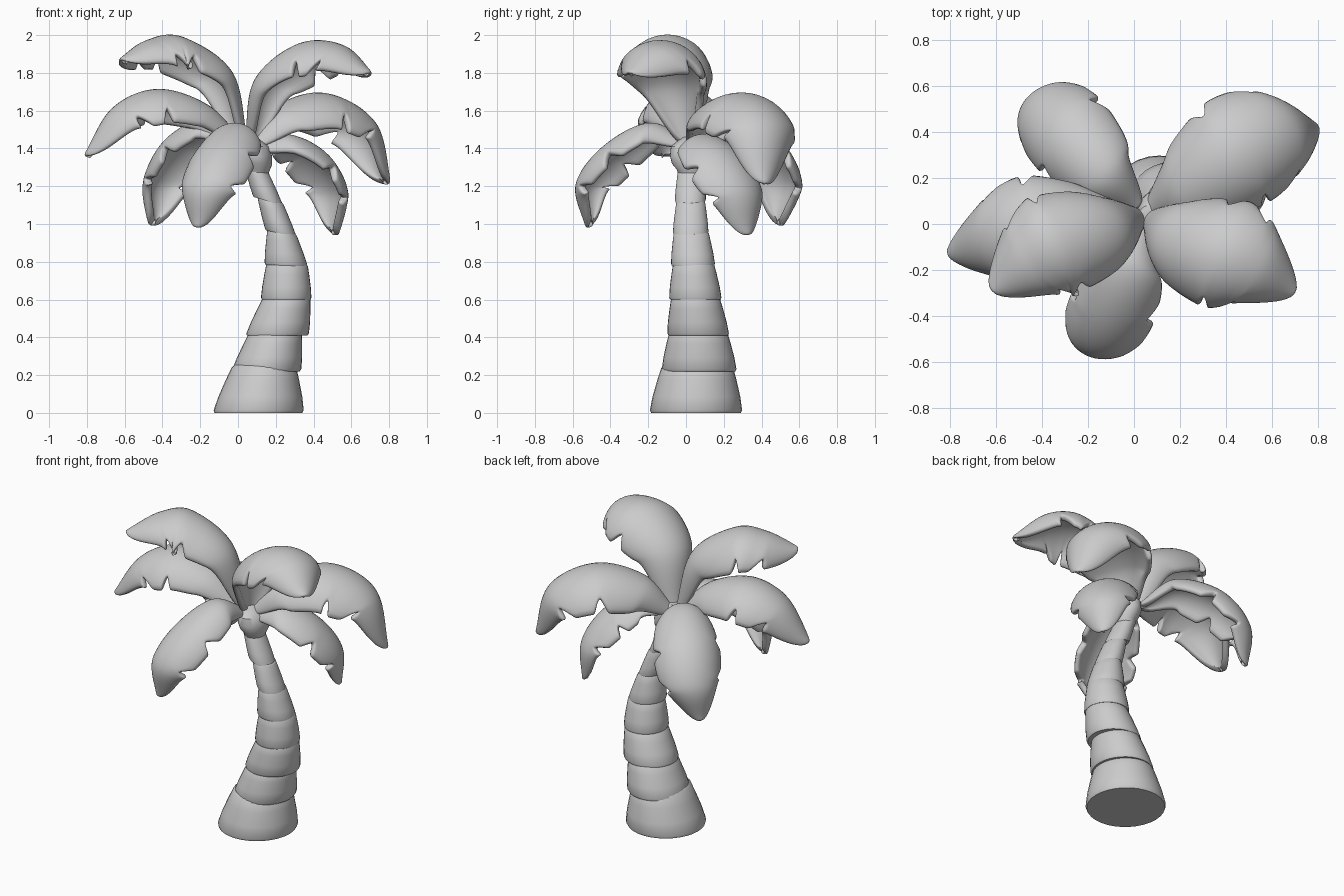
import bpy, bmesh, math
from mathutils import Vector

if "Cube" in bpy.data.objects:
    bpy.data.objects.remove(bpy.data.objects["Cube"])

grey = bpy.data.materials.new("plain grey")
grey.diffuse_color = (0.6, 0.6, 0.6, 1)
grey.use_nodes = True
grey.node_tree.nodes["Principled BSDF"].inputs["Base Color"].default_value = grey.diffuse_color


def finish(name, bm, angle=40):
    bmesh.ops.recalc_face_normals(bm, faces=bm.faces)
    me = bpy.data.meshes.new(name)
    bm.to_mesh(me)
    bm.free()
    me.materials.append(grey)
    ob = bpy.data.objects.new(name, me)
    bpy.context.collection.objects.link(ob)
    bpy.ops.object.select_all(action='DESELECT')
    ob.select_set(True)
    bpy.context.view_layer.objects.active = ob
    bpy.ops.object.shade_smooth_by_angle(angle=math.radians(angle))
    return ob


def lofted(name, rings, sides=32):
    """Closed tube through rings (x, y, z, radius x, radius y, slope along x)."""
    bm = bmesh.new()
    loops = []
    for x, y, z, rx, ry, slope in rings:
        loop = []
        for i in range(sides):
            a = 2 * math.pi * i / sides
            loop.append(bm.verts.new((x + rx * math.cos(a), y + ry * math.sin(a),
                                      z + slope * rx * math.cos(a))))
        loops.append(loop)
    for a, b in zip(loops, loops[1:]):
        for i in range(sides):
            j = (i + 1) % sides
            bm.faces.new((a[i], a[j], b[j], b[i]))
    bm.faces.new(loops[0][::-1])
    bm.faces.new(loops[-1])
    return finish(name, bm)


# Trunk segments: bottom and top as (z, x min, x max, y min, y max), slopes
segments = [
    ((0.00, -0.135, 0.35, -0.195, 0.30), (0.25, -0.03, 0.31, -0.13, 0.25), 0.0, -0.02),
    ((0.22, -0.035, 0.335, -0.13, 0.27), (0.43, 0.06, 0.34, -0.09, 0.22), 0.0, 0.0),
    ((0.41, 0.04, 0.375, -0.10, 0.23), (0.61, 0.13, 0.385, -0.08, 0.18), 0.0, 0.0),
    ((0.60, 0.12, 0.39, -0.09, 0.19), (0.79, 0.15, 0.37, -0.07, 0.15), 0.0, -0.04),
    ((0.78, 0.14, 0.37, -0.08, 0.155), (0.96, 0.155, 0.31, -0.065, 0.12), -0.04, -0.2),
    ((0.95, 0.145, 0.31, -0.07, 0.12), (1.13, 0.10, 0.24, -0.05, 0.10), -0.2, -0.3),
    ((1.12, 0.08, 0.24, -0.06, 0.105), (1.31, 0.03, 0.15, -0.04, 0.10), -0.3, -0.2),
]
for n, (lo, hi, s0, s1) in enumerate(segments):
    rings = []
    for t, swell in ((0, 0.96), (0.06, 1), (0.35, 1.02), (0.7, 1.01), (0.95, 0.99), (1, 0.94)):
        z, x0, x1, y0, y1 = [p + (q - p) * t for p, q in zip(lo, hi)]
        rings.append(((x0 + x1) / 2, (y0 + y1) / 2, z, (x1 - x0) / 2 * swell,
                      (y1 - y0) / 2 * swell, s0 + (s1 - s0) * t))
    lofted(f"trunk_segment_{n + 1}", rings)

# Bulbous crown that the fronds grow from
lofted("crown", [(0.10, 0.03, 1.25, 0.055, 0.065, -0.2), (0.10, 0.03, 1.29, 0.065, 0.08, -0.2),
                 (0.10, 0.03, 1.32, 0.08, 0.105, -0.1), (0.095, 0.03, 1.36, 0.085, 0.115, 0),
                 (0.09, 0.03, 1.41, 0.075, 0.11, 0), (0.06, 0.03, 1.46, 0.04, 0.05, 0)])


def spline(pts, u):
    """Smooth curve through the points."""
    p = [Vector(q) for q in pts]
    p = [2 * p[0] - p[1]] + p + [2 * p[-1] - p[-2]]
    f = u * (len(pts) - 1)
    i = min(int(f), len(pts) - 2)
    t = f - i
    a, b, c, d = p[i:i + 4]
    return 0.5 * (2 * b + (c - a) * t + (2 * a - 5 * b + 4 * c - d) * t * t
                  + (3 * b - a - 3 * c + d) * t ** 3)


def frond(name, rib, width, bend=1.3, rows=56, cols=10):
    """Arched leaf around a midrib, with V notches in both edges."""
    bm = bmesh.new()
    run = Vector(rib[-1]) - Vector(rib[0])
    side = Vector((-run.y, run.x, 0)).normalized()
    notches = {-1: (0.54, 0.77), 1: (0.47, 0.72)}
    grid = []
    for r in range(rows + 1):
        u = r / rows
        centre = spline(rib, u)
        tangent = (spline(rib, min(u + 0.02, 1)) - spline(rib, max(u - 0.02, 0))).normalized()
        across = (side - tangent * side.dot(tangent)).normalized()
        normal = tangent.cross(across).normalized()
        full = max(0, math.sin(math.pi * u ** 1.2)) ** 0.62
        w = width * (0.12 * (1 - u) + 0.02 + 0.96 * full)
        row = []
        for c in range(cols + 1):
            v = 2 * c / cols - 1
            cut = 0
            for at in notches[1 if v > 0 else -1]:
                d = u - at
                cut += 0.33 * max(0, 1 - (d / 0.025 if d > 0 else -d / 0.075))
            if abs(v) > 0.4:
                v *= 1 - cut * (abs(v) - 0.4) / 0.6
            a = bend * v
            row.append(bm.verts.new(centre + across * (w * math.sin(a) / bend)
                                    - normal * (w * (1 - math.cos(a)) / bend)))
        grid.append(row)
    for a, b in zip(grid, grid[1:]):
        for i in range(cols):
            bm.faces.new((a[i], a[i + 1], b[i + 1], b[i]))
    ob = finish(name, bm, 60)
    thick = ob.modifiers.new("thickness", 'SOLIDIFY')
    thick.thickness = 0.04
    thick.offset = -0.6
    soft = ob.modifiers.new("rounding", 'SUBSURF')
    soft.levels = soft.render_levels = 1


# Fronds: midrib points from crown to tip, half width along the arch
frond("frond_upper_left", [(0.04, 0.04, 1.42), (-0.05, 0.01, 1.80), (-0.30, -0.07, 1.985),
                           (-0.47, -0.16, 1.97), (-0.62, -0.29, 1.87)], 0.31)
frond("frond_upper_right", [(0.05, 0.03, 1.42), (0.11, -0.02, 1.76), (0.33, -0.10, 1.95),
                            (0.54, -0.19, 1.945), (0.70, -0.30, 1.80)], 0.33)
frond("frond_back_right", [(0.06, 0.04, 1.42), (0.20, 0.14, 1.61), (0.45, 0.31, 1.69),
                           (0.70, 0.43, 1.54), (0.80, 0.42, 1.21)], 0.34)
frond("frond_back_left", [(0.02, 0.07, 1.42), (-0.13, 0.22, 1.56), (-0.33, 0.43, 1.46),
                          (-0.45, 0.545, 1.23), (-0.46, 0.50, 0.99)], 0.27)
frond("frond_left", [(0.03, 0.03, 1.43), (-0.17, 0.01, 1.63), (-0.43, -0.02, 1.71),
                     (-0.66, -0.07, 1.61), (-0.81, -0.13, 1.36)], 0.31)
frond("frond_low_right", [(0.08, 0.04, 1.41), (0.25, 0.10, 1.47), (0.43, 0.21, 1.38),
                          (0.54, 0.31, 1.18), (0.52, 0.33, 0.94)], 0.25, 1.1)
frond("frond_front", [(0.04, 0.0, 1.43), (-0.02, -0.19, 1.53), (-0.12, -0.42, 1.41),
                      (-0.20, -0.56, 1.21), (-0.22, -0.52, 0.98)], 0.25)
